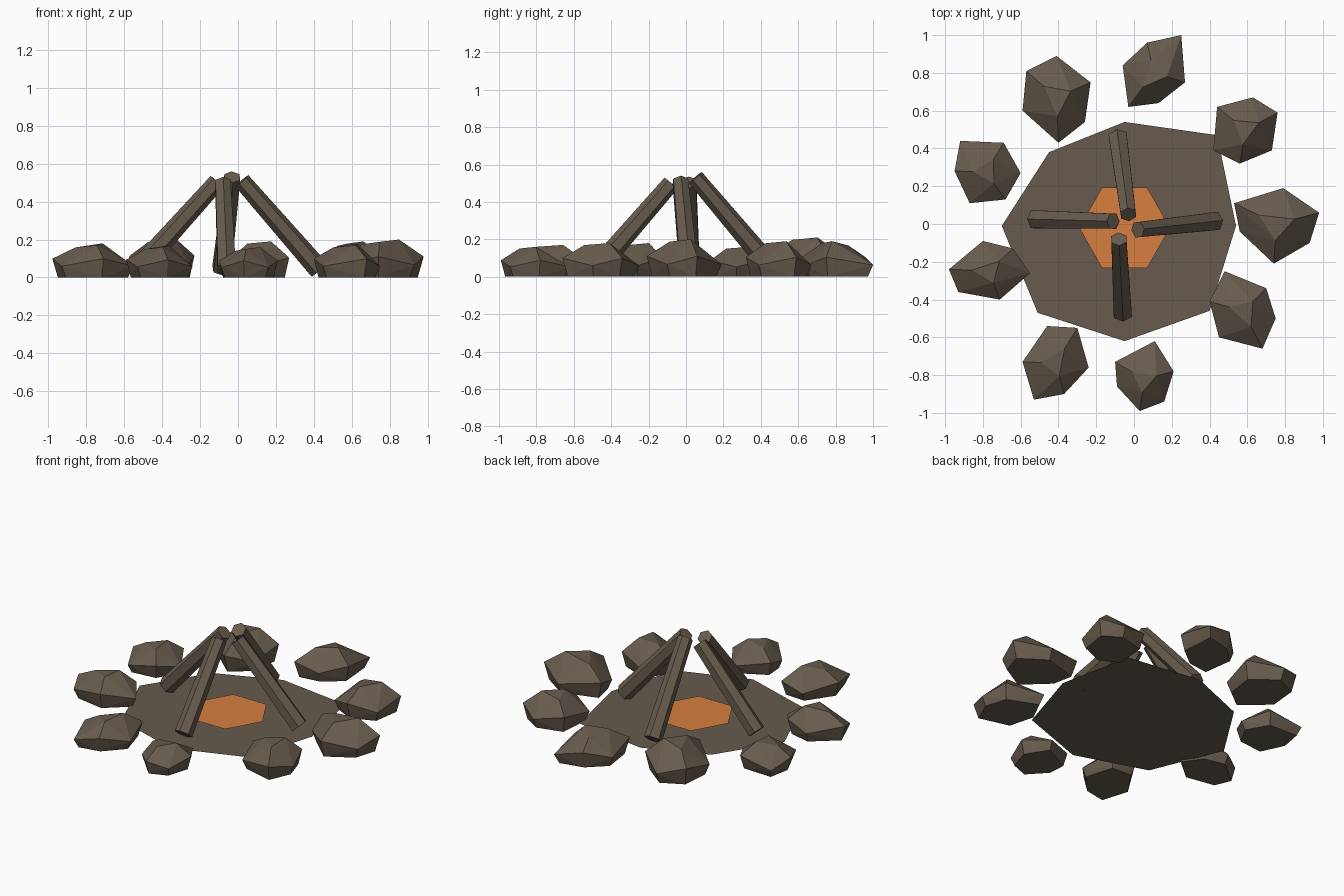
import bpy
import bmesh
from math import cos, sin, tau
from mathutils import Vector

cube = bpy.data.objects.get("Cube")
if cube:
    bpy.data.objects.remove(cube, do_unlink=True)


def make_material(name, colour):
    mat = bpy.data.materials.new(name)
    mat.use_nodes = True
    mat.diffuse_color = colour
    mat.node_tree.nodes["Principled BSDF"].inputs["Base Color"].default_value = colour
    return mat


brown = make_material("earth brown", (0.135, 0.105, 0.075, 1))
orange = make_material("ember orange", (0.68, 0.21, 0.05, 1))


def finish(name, bm, material):
    """Turn a bmesh into a named, flat-shaded object."""
    mesh = bpy.data.meshes.new(name)
    bm.to_mesh(mesh)
    bm.free()
    mesh.materials.append(material)
    obj = bpy.data.objects.new(name, mesh)
    bpy.context.collection.objects.link(obj)
    return obj


def flat_plate(name, outline, z, material):
    bm = bmesh.new()
    face = bm.faces.new([bm.verts.new((x, y, z)) for x, y in outline])
    face.normal_update()
    if face.normal.z < 0:
        face.normal_flip()
    return finish(name, bm, material)


def log(name, foot, top):
    """Six-sided tapered log between two points."""
    foot, top = Vector(foot), Vector(top)
    axis = top - foot
    bm = bmesh.new()
    bmesh.ops.create_cone(bm, cap_ends=True, segments=6, radius1=0.055,
                          radius2=0.046, depth=axis.length)
    bm.transform(axis.to_track_quat("Z", "Y").to_matrix().to_4x4())
    bmesh.ops.translate(bm, verts=bm.verts, vec=(foot + top) / 2)
    return finish(name, bm, brown)


def stone(name, height, outline):
    """Faceted stone: hull of a zigzag girdle, a smaller flat base and a crown."""
    points = [Vector((x, y, 0)) for x, y in outline]
    centre = sum(points, Vector()) / len(points)
    bm = bmesh.new()
    for i, p in enumerate(points):
        girdle = height * (0.55 if i % 2 else 0.33)
        bm.verts.new((p.x, p.y, girdle))
        bm.verts.new(centre.lerp(p, 0.86))
        if i % 2:
            crown = centre.lerp(p, 0.42)
            bm.verts.new((crown.x, crown.y, height * (1.03 - 0.03 * i)))
    hull = bmesh.ops.convex_hull(bm, input=bm.verts)
    loose = set(hull["geom_interior"]) | set(hull["geom_unused"])
    bmesh.ops.delete(bm, geom=[v for v in loose if isinstance(v, bmesh.types.BMVert)],
                     context="VERTS")
    bmesh.ops.recalc_face_normals(bm, faces=bm.faces)
    return finish(name, bm, brown)


# Ground patch and glowing ember bed
flat_plate("ground_patch", [(-.05, .54), (.44, .47), (.54, -.01), (.40, -.46),
                            (-.05, -.62), (-.51, -.47), (-.70, -.01), (-.45, .38)],
           0.01, brown)
flat_plate("ember_bed", [(-.05 + .24 * cos(tau * i / 6), -.02 + .245 * sin(tau * i / 6))
                         for i in range(6)], 0.018, orange)

# Four leaning logs
log("right_log", (-.525, .025, .045), (-.11, .015, .505))
log("left_log", (.43, .015, .04), (.02, -.03, .51))
log("back_log", (-.085, .46, .045), (-.03, .05, .53))
log("front_log", (-.06, -.475, .045), (-.08, -.08, .50))

# Ring of nine stones
stone("back_right_stone", .21, [(-.41, .89), (-.23, .75), (-.26, .54),
                                (-.40, .43), (-.59, .60), (-.57, .81)])
stone("back_stone", .19, [(.25, 1), (.27, .75), (.13, .64),
                          (-.03, .62), (-.06, .84), (.07, .96)])
stone("back_left_stone", .19, [(.63, .67), (.76, .59), (.73, .39),
                               (.56, .32), (.42, .39), (.44, .62)])
stone("left_stone", .20, [(.79, .19), (.98, .06), (.93, -.10),
                          (.74, -.21), (.56, -.04), (.53, .11)])
stone("front_left_stone", .18, [(.48, -.25), (.70, -.34), (.75, -.50),
                                (.68, -.66), (.45, -.60), (.40, -.41)])
stone("front_stone", .16, [(.11, -.62), (.21, -.78), (.16, -.94),
                           (.03, -.99), (-.09, -.86), (-.10, -.73)])
stone("front_right_stone", .17, [(-.46, -.54), (-.30, -.55), (-.24, -.76),
                                 (-.37, -.90), (-.53, -.93), (-.59, -.73)])
stone("right_front_stone", .18, [(-.80, -.09), (-.64, -.13), (-.55, -.26),
                                 (-.71, -.40), (-.93, -.36), (-.98, -.24)])
stone("right_back_stone", .16, [(-.92, .44), (-.69, .43), (-.60, .27),
                                (-.68, .13), (-.87, .11), (-.95, .28)])
